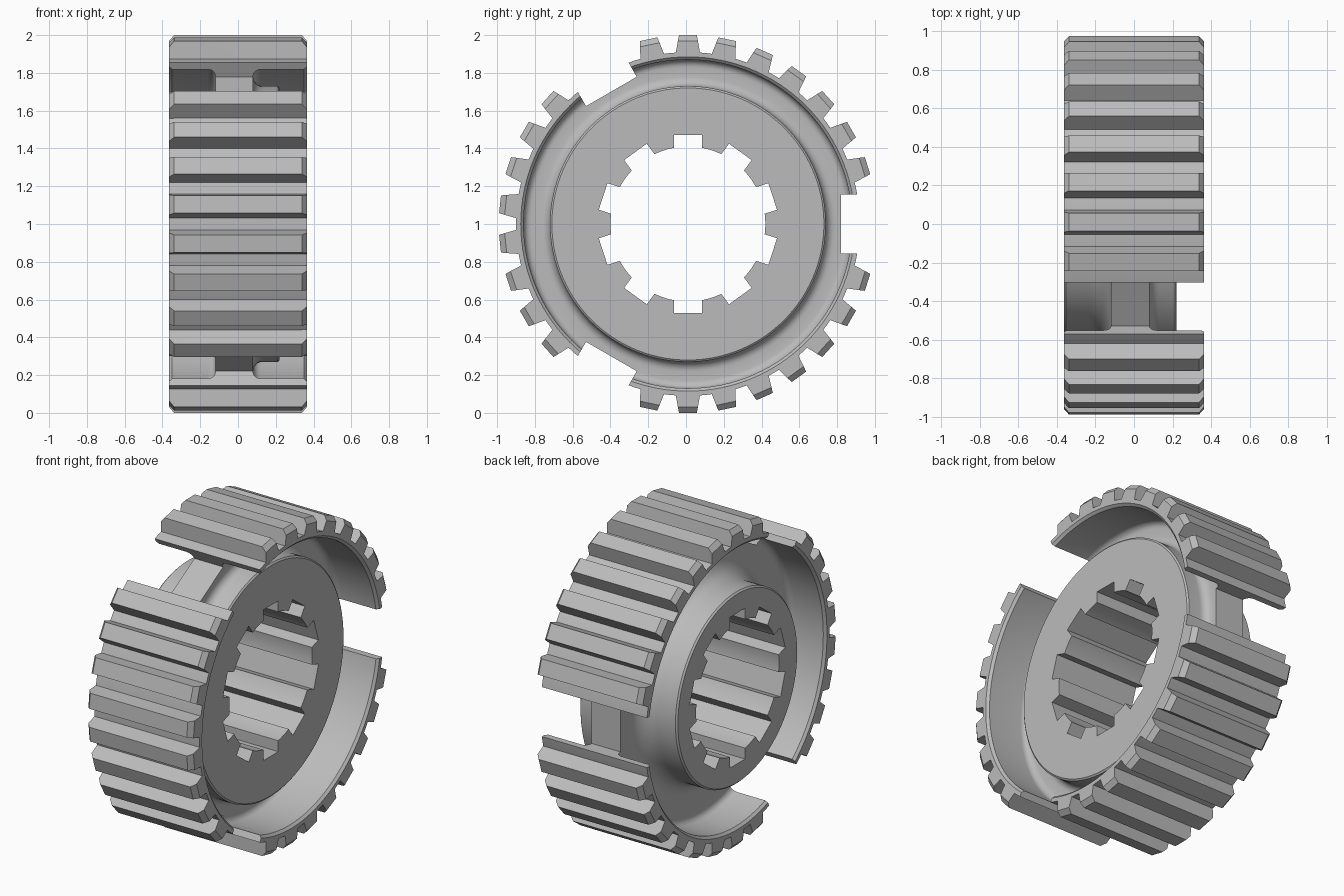
import bpy, bmesh, math
from mathutils import Matrix, Vector

cube = bpy.data.objects.get("Cube")
if cube:
    bpy.data.objects.remove(cube, do_unlink=True)

CENTRE = Vector((0, 0.01, 1))
HALF = 0.364          # half of the gear width
ROOT, TIP = 0.91, 1.0

steel = bpy.data.materials.new("grey_steel")
steel.use_nodes = True
grey = (0.5, 0.5, 0.5, 1)
steel.diffuse_color = grey
steel.node_tree.nodes["Principled BSDF"].inputs["Base Color"].default_value = grey


def finish(bm, name):
    bmesh.ops.recalc_face_normals(bm, faces=bm.faces)
    mesh = bpy.data.meshes.new(name)
    bm.to_mesh(mesh)
    bm.free()
    mesh.materials.append(steel)
    obj = bpy.data.objects.new(name, mesh)
    bpy.context.collection.objects.link(obj)
    obj.location = CENTRE
    return obj


def arc(cx, cr, radius, start, end, steps=6):
    """Fillet points in the (x, radius) plane."""
    angles = [math.radians(start + (end - start) * i / steps) for i in range(steps + 1)]
    return [(cx + radius * math.cos(a), cr + radius * math.sin(a)) for a in angles]


def lathe(name, profile, steps=120):
    """Turn a closed (x, radius) profile around the x axis."""
    bm = bmesh.new()
    verts = [bm.verts.new((x, r, 0)) for x, r in profile]
    edges = [bm.edges.new((v, verts[i - 1])) for i, v in enumerate(verts)]
    bmesh.ops.spin(bm, geom=verts + edges, cent=(0, 0, 0), axis=(1, 0, 0),
                   angle=math.tau, steps=steps, use_merge=True)
    bmesh.ops.remove_doubles(bm, verts=bm.verts, dist=1e-5)
    return finish(bm, name)


def radial_bars(name, angles, sections):
    """Bars along x at each angle; section = (x, inner r, inner half, outer r, outer half)."""
    bm = bmesh.new()
    for angle in angles:
        turn = Matrix.Rotation(math.radians(angle), 3, 'X')
        rings = [[bm.verts.new(turn @ Vector((x, r, w))) for r, w in
                  ((ri, -wi), (ro, -wo), (ro, wo), (ri, wi))]
                 for x, ri, wi, ro, wo in sections]
        bm.faces.new(rings[0])
        bm.faces.new(rings[-1])
        for a, b in zip(rings, rings[1:]):
            for i in range(4):
                bm.faces.new((a[i - 1], a[i], b[i], b[i - 1]))
    return finish(bm, name)


def boolean(target, tool, operation):
    mod = target.modifiers.new(tool.name, 'BOOLEAN')
    mod.operation, mod.solver, mod.object = operation, 'EXACT', tool
    bpy.context.view_layer.objects.active = target
    bpy.ops.object.modifier_apply(modifier=mod.name)
    bpy.data.objects.remove(tool, do_unlink=True)


# Hub, web and rim turned as one section
profile = [(-HALF, 0.41), (HALF - 0.144, 0.41)]
profile += [(0.22, 0.72), (0.212, 0.73)]                  # short wide hub end
profile += arc(0.13, 0.78, 0.05, 270, 180)                # hub to web
profile += arc(0.12, 0.83, 0.04, 180, 90)                 # web to rim
profile += [(HALF - 0.015, 0.87), (HALF, 0.885), (HALF, ROOT)]
profile += [(-HALF, ROOT), (-HALF, 0.885), (0.015 - HALF, 0.87)]
profile += arc(-0.16, 0.83, 0.04, 90, 0)                  # rim to web
profile += arc(-0.23, 0.71, 0.11, 0, -90, 8)              # web to long hub end
profile += [(0.01 - HALF, 0.60), (-HALF, 0.59)]
gear = lathe("gear_hub", profile)

# Outer teeth with chamfered tips, two left out at each slot
tooth_angles = [6 + 12 * k for k in range(30) if k % 10 not in (0, 9)]
end_tip = (0.895, 0.066, 0.97, 0.053)
full_tip = (0.895, 0.066, TIP, 0.047)
teeth = radial_bars("outer_teeth", tooth_angles,
                    [(-HALF, *end_tip), (0.026 - HALF, *full_tip),
                     (HALF - 0.026, *full_tip), (HALF, *end_tip)])
boolean(gear, teeth, 'UNION')

# Three flat-bottomed slots through the rim
slots = radial_bars("slot_cutter", (0, 120, 240),
                    [(x, 0.81, 0.155, 1.2, 0.155) for x in (-0.5, 0.5)])
boolean(gear, slots, 'DIFFERENCE')

# Ten spline notches in the bore
notches = radial_bars("notch_cutter", range(18, 378, 36),
                      [(x, 0.32, 0.074, 0.472, 0.074) for x in (-0.5, 0.5)])
boolean(gear, notches, 'DIFFERENCE')

bpy.ops.object.select_all(action='DESELECT')
gear.select_set(True)
bpy.context.view_layer.objects.active = gear
bpy.ops.object.shade_smooth_by_angle(angle=math.radians(25))
